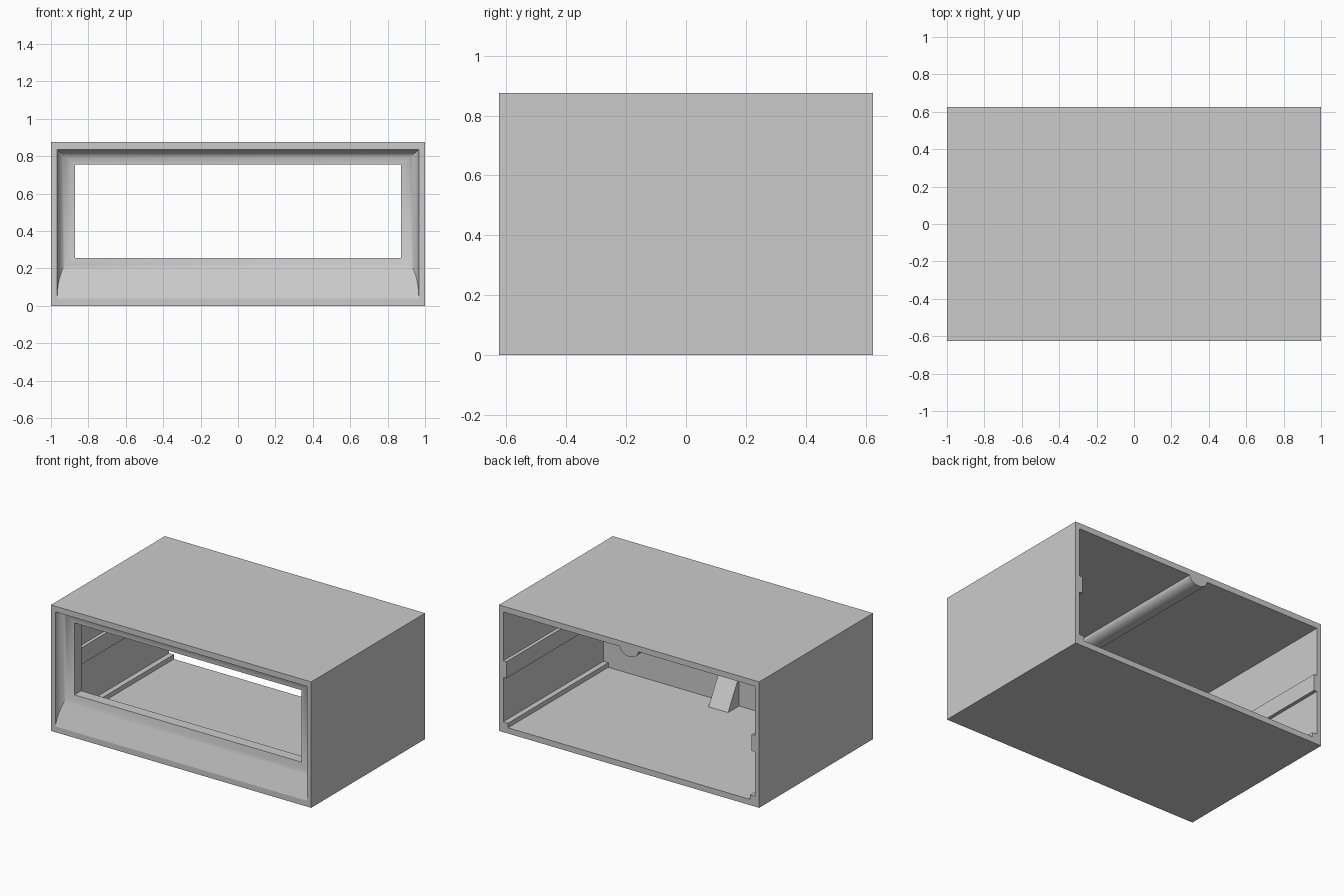
import bpy, bmesh, math

if "Cube" in bpy.data.objects:
    bpy.data.objects.remove(bpy.data.objects["Cube"])

HX, HY, H = 1.0, 0.625, 0.875          # half width, half depth, height
IX, ZB, ZT = 0.967, 0.04, 0.835        # inner wall planes
PANEL_Y = -HY + 0.15                   # back plane of the front panel


def make(name, bm):
    bmesh.ops.recalc_face_normals(bm, faces=bm.faces)
    me = bpy.data.meshes.new(name)
    bm.to_mesh(me)
    bm.free()
    ob = bpy.data.objects.new(name, me)
    bpy.context.collection.objects.link(ob)
    return ob


def loft(name, rings, closed=False):
    """Bridge rectangular rings given as (half width, z low, z high, y)."""
    bm = bmesh.new()
    loops = [[bm.verts.new(p) for p in ((-w, y, a), (w, y, a), (w, y, b), (-w, y, b))]
             for w, a, b, y in rings]
    pairs = list(zip(loops, loops[1:]))
    if closed:
        pairs.append((loops[-1], loops[0]))
    for r, s in pairs:
        for i in range(4):
            j = (i + 1) % 4
            bm.faces.new((r[i], r[j], s[j], s[i]))
    return make(name, bm)


def prism(name, pts, axis, lo, hi):
    """Extrude a profile along y (points are x, z) or along x (points are y, z)."""
    bm = bmesh.new()
    at = (lambda p, t: (p[0], t, p[1])) if axis == 'y' else (lambda p, t: (t, p[0], p[1]))
    face = bm.faces.new([bm.verts.new(at(p, lo)) for p in pts])
    ext = bmesh.ops.extrude_face_region(bm, geom=[face])
    for v in ext['geom']:
        if isinstance(v, bmesh.types.BMVert):
            v.co['xyz'.index(axis)] = hi
    return make(name, bm)


def smooth(ob, deg):
    bpy.ops.object.select_all(action='DESELECT')
    ob.select_set(True)
    bpy.context.view_layer.objects.active = ob
    bpy.ops.object.shade_smooth_by_angle(angle=math.radians(deg))


# Outer case: a rectangular tube
loft("case_shell", [(HX, 0, H, -HY), (HX, 0, H, HY), (IX, ZB, ZT, HY), (IX, ZB, ZT, -HY)], True)

# Front bezel: coved top and sides, straight sloping bottom, window jamb, back plate
rings = []
N = 8
for k in range(N + 1):
    a = math.pi / 2 * k / N
    c, s = 1 - math.cos(a), math.sin(a)
    rings.append((IX - 0.095 * c, ZB + 0.215 * s, ZT - 0.08 * c, -HY + 0.075 * s))
rings += [(0.872, 0.255, 0.755, PANEL_Y), (IX, ZB, ZT, PANEL_Y)]
smooth(loft("front_bezel", rings), 35)

# Guide rails on both side walls
for side, sx in (("left", -1), ("right", 1)):
    for label, x0, z0, z1 in (("middle", 0.943, 0.38, 0.495), ("floor", 0.93, ZB, 0.072)):
        prism(f"{side}_{label}_rail",
              [(sx * x0, z0), (sx * IX, z0), (sx * IX, z1), (sx * x0, z1)], 'y', PANEL_Y, HY)

# Rounded rib under the ceiling
arc = [(0.07 * math.cos(t), ZT - 0.052 * math.sin(t))
       for t in (math.pi * i / 16 for i in range(17))]
smooth(prism("ceiling_rib", arc, 'y', PANEL_Y, HY), 30)

# Wedge bracket behind the front panel
prism("panel_wedge", [(PANEL_Y, ZB), (PANEL_Y + 0.12, ZB), (PANEL_Y, 0.25)], 'x', -0.075, 0.075)
